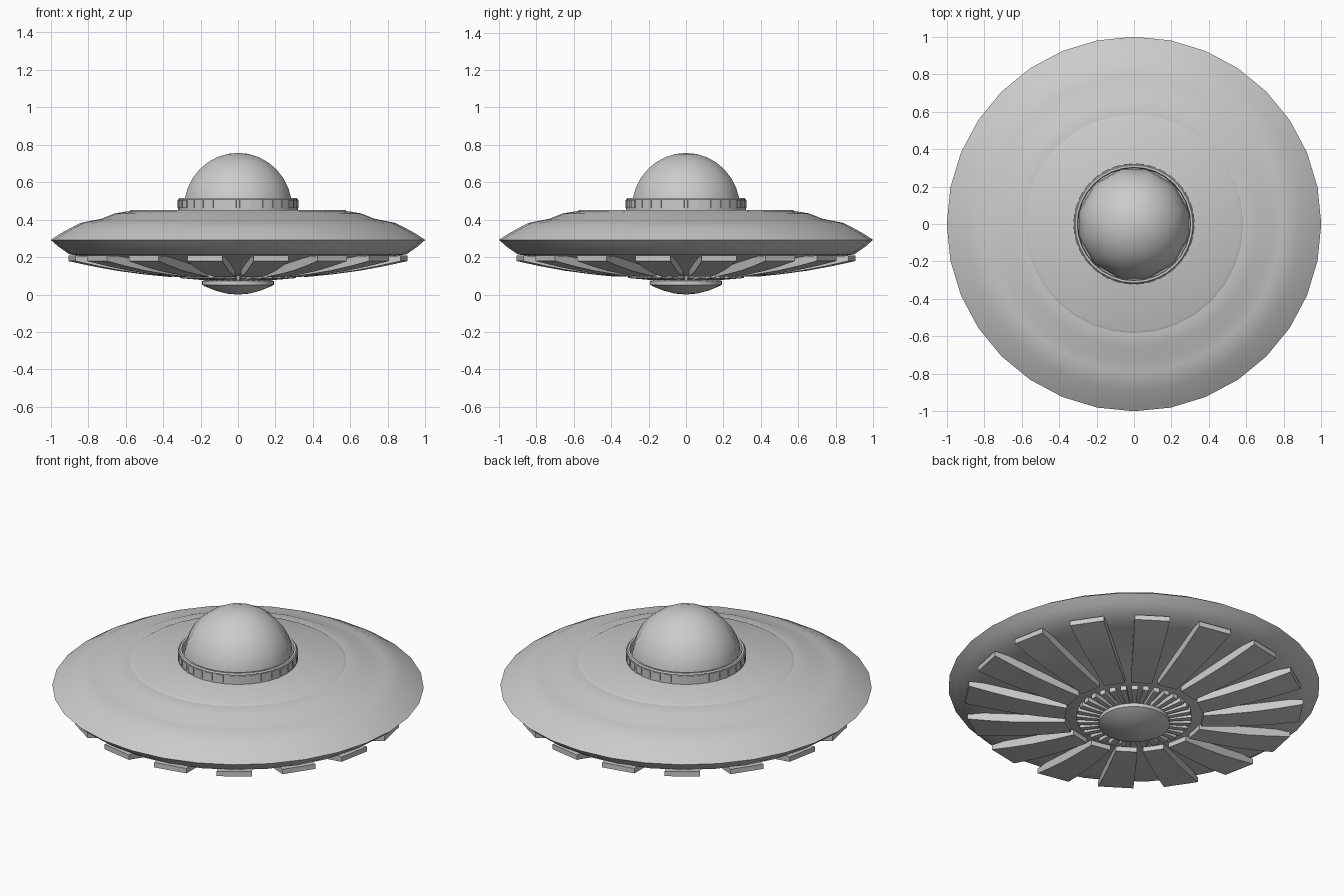
import bpy, bmesh
from math import sin, cos, pi, radians
from mathutils import Matrix

cube = bpy.data.objects.get("Cube")
if cube:
    bpy.data.objects.remove(cube)

GREY = (0.6, 0.6, 0.6, 1)
metal = bpy.data.materials.new("plain grey")
metal.use_nodes = True
metal.diffuse_color = GREY
metal.node_tree.nodes["Principled BSDF"].inputs["Base Color"].default_value = GREY


def finish(name, bm, angle=None):
    bmesh.ops.recalc_face_normals(bm, faces=bm.faces)
    mesh = bpy.data.meshes.new(name)
    bm.to_mesh(mesh)
    bm.free()
    ob = bpy.data.objects.new(name, mesh)
    bpy.context.collection.objects.link(ob)
    mesh.materials.append(metal)
    if angle:
        bpy.ops.object.select_all(action='DESELECT')
        ob.select_set(True)
        bpy.context.view_layer.objects.active = ob
        bpy.ops.object.shade_smooth_by_angle(angle=radians(angle))
    return ob


def lathe(name, profile, sides=32, angle=30, turn=0, closed=False):
    """Turn an (r, z) profile around the vertical axis."""
    bm = bmesh.new()
    points = profile + profile[:1] if closed else profile
    verts = [bm.verts.new((r * cos(turn), r * sin(turn), z)) for r, z in points]
    edges = [bm.edges.new(pair) for pair in zip(verts, verts[1:])]
    bmesh.ops.spin(bm, geom=verts + edges, axis=(0, 0, 1), cent=(0, 0, 0),
                   angle=2 * pi, steps=sides, use_duplicate=False)
    bmesh.ops.remove_doubles(bm, verts=bm.verts, dist=0.0005)
    return finish(name, bm, angle)


def radial_bars(name, sections, count, turn):
    """Repeat a bar lofted through (r, half width, bottom, top) sections."""
    bm = bmesh.new()
    for i in range(count):
        rot = Matrix.Rotation(turn + 2 * pi * i / count, 4, 'Z')
        rings = []
        for r, w, low, high in sections:
            corners = ((r, -w, low), (r, w, low), (r, w, high), (r, -w, high))
            ring = [bm.verts.new(c) for c in corners]
            bmesh.ops.transform(bm, matrix=rot, verts=ring)
            rings.append(ring)
        for a, b in zip(rings, rings[1:]):
            for k in range(4):
                n = (k + 1) % 4
                bm.faces.new((a[k], a[n], b[n], b[k]))
        bm.faces.new(rings[0])
        bm.faces.new(rings[-1])
    return finish(name, bm, 25)


# Saucer body, with a pointed rim and a recessed underside
lathe("saucer_hull", [
    (0, 0.44), (0.4, 0.445), (0.59, 0.445), (0.66, 0.433), (0.73, 0.405),
    (0.79, 0.393), (0.84, 0.383), (0.89, 0.358), (0.95, 0.325), (1, 0.292),
    (0.96, 0.257), (0.9, 0.215), (0.8, 0.2), (0.6, 0.168), (0.42, 0.135),
    (0.36, 0.12), (0.2, 0.1), (0, 0.1)], angle=40)

# Slightly raised deck around the dome
lathe("upper_deck", [(0, 0.452), (0.57, 0.452), (0.585, 0.444), (0, 0.442)])

# Dome and its collar
dome = [(0.3 * cos(a * pi / 16), 0.457 + 0.3 * sin(a * pi / 16)) for a in range(8)]
lathe("dome", dome + [(0, 0.757)], sides=12, angle=50, turn=radians(15))
lathe("dome_collar", [(0.32, 0.445), (0.32, 0.508), (0.314, 0.515),
                      (0.303, 0.515), (0.298, 0.49), (0.298, 0.445)], closed=True)
radial_bars("collar_panels", [(0.31, 0.022, 0.462, 0.504),
                              (0.323, 0.022, 0.462, 0.504)], 32, pi / 32)

# Tapered blades fanned around the underside
radial_bars("underside_blades", [
    (0.37, 0.058, 0.095, 0.14), (0.5, 0.068, 0.108, 0.16),
    (0.65, 0.078, 0.128, 0.182), (0.78, 0.087, 0.152, 0.203),
    (0.905, 0.095, 0.179, 0.208)], 16, pi / 16)

# Small ribs between the hub and the blades
radial_bars("hub_ribs", [(0.16, 0.01, 0.075, 0.105),
                         (0.31, 0.017, 0.088, 0.125)], 32, pi / 32)

# Shallow lens-shaped hub at the bottom
lathe("bottom_hub", [(0, 0.105), (0.15, 0.1), (0.17, 0.078), (0.192, 0.073),
                     (0.192, 0.052), (0.175, 0.043), (0.12, 0.021),
                     (0.06, 0.005), (0, 0)])
